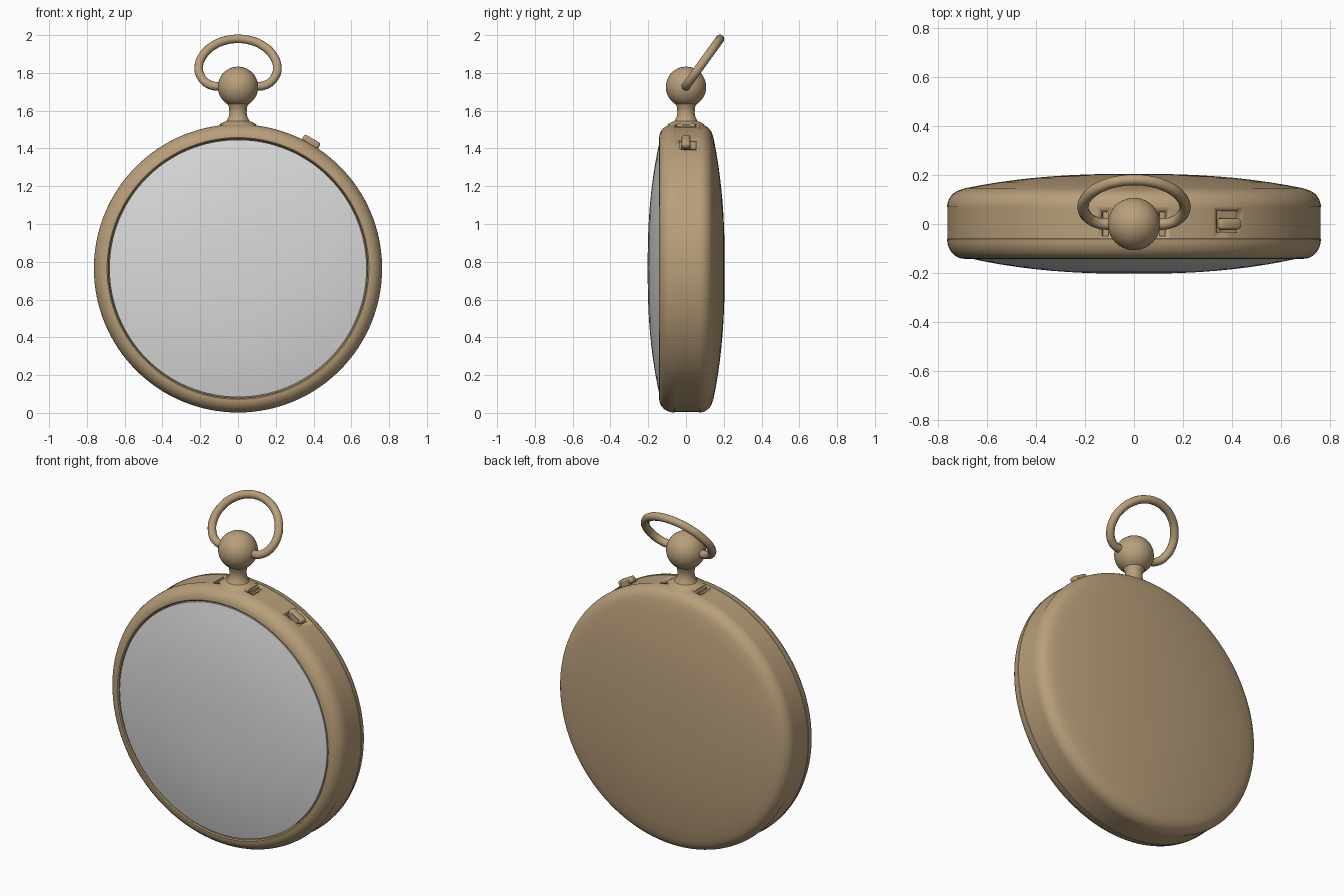
import bpy, bmesh, math
from mathutils import Matrix, Vector

if "Cube" in bpy.data.objects:
    bpy.data.objects.remove(bpy.data.objects["Cube"], do_unlink=True)

CENTRE = Vector((0, 0, 0.765))
R = 0.763


def material(name, rgb):
    m = bpy.data.materials.new(name)
    m.use_nodes = True
    m.diffuse_color = (*rgb, 1)
    bsdf = next(n for n in m.node_tree.nodes if n.type == 'BSDF_PRINCIPLED')
    bsdf.inputs["Base Color"].default_value = (*rgb, 1)
    return m


brass = material("warm brass", (0.48, 0.345, 0.195))
pale = material("pale glass", (0.70, 0.70, 0.70))


def finish(bm, name, mat, smooth=35):
    bmesh.ops.recalc_face_normals(bm, faces=bm.faces)
    me = bpy.data.meshes.new(name)
    bm.to_mesh(me)
    bm.free()
    ob = bpy.data.objects.new(name, me)
    bpy.context.collection.objects.link(ob)
    me.materials.append(mat)
    bpy.ops.object.select_all(action='DESELECT')
    ob.select_set(True)
    bpy.context.view_layer.objects.active = ob
    bpy.ops.object.shade_smooth_by_angle(angle=math.radians(smooth))
    return ob


def lathe(name, profile, mat, matrix, steps=128, closed=False):
    """Spin (radius, height) points around the z axis, then place."""
    bm = bmesh.new()
    vs = [bm.verts.new((r, 0, h)) for r, h in profile]
    pairs = list(zip(vs, vs[1:])) + ([(vs[-1], vs[0])] if closed else [])
    edges = [bm.edges.new(p) for p in pairs]
    bmesh.ops.spin(bm, geom=vs + edges, axis=(0, 0, 1), cent=(0, 0, 0),
                   angle=math.tau, steps=steps, use_duplicate=False)
    bmesh.ops.remove_doubles(bm, verts=bm.verts, dist=0.0002)
    bm.transform(matrix)
    return finish(bm, name, mat)


def block(name, size, radial, angle, y=0, bevel=0.0):
    """Box standing on the rim at an angle from the top towards +x."""
    bm = bmesh.new()
    bmesh.ops.create_cube(bm, size=1)
    bm.transform(Matrix.Diagonal((*size, 1)))
    if bevel:
        bmesh.ops.bevel(bm, geom=bm.edges[:], offset=bevel, segments=3,
                        profile=0.5, affect='EDGES')
    bm.transform(Matrix.Translation(CENTRE) @ Matrix.Rotation(angle, 4, 'Y')
                 @ Matrix.Translation((0, y, radial)))
    return finish(bm, name, brass)


def arc(cr, ch, a, b, start, end, n=8):
    """Elliptical arc of (radius, height) points."""
    ts = [math.radians(start + (end - start) * i / n) for i in range(n + 1)]
    return [(cr + a * math.cos(t), ch + b * math.sin(t)) for t in ts]


def dome(edge, low, high, n=10):
    """Shallow crown from the edge radius up to the axis."""
    return [(edge * (1 - i / n), low + (high - low) * (1 - (1 - i / n) ** 2.4))
            for i in range(n + 1)]


# Case: profile height runs forward (-y) or backward (+y)
forward = Matrix.Translation(CENTRE) @ Matrix.Rotation(math.pi / 2, 4, 'X')
backward = Matrix.Translation(CENTRE) @ Matrix.Rotation(-math.pi / 2, 4, 'X')

band = lathe("middle_band", [(0.66, -0.07), (R - 0.002, -0.07),
                             (R - 0.002, 0.06), (0.66, 0.06)],
             brass, forward, closed=True)
lathe("front_bezel", [(0.68, 0.058), (R - 0.004, 0.058)]
      + arc(0.693, 0.062, 0.07, 0.08, 0, 90) + [(0.687, 0.138), (0.685, 0.11)],
      brass, forward, closed=True)
lathe("back_cover", [(0.0, 0.067), (R - 0.004, 0.067)]
      + arc(0.683, 0.070, 0.08, 0.074, 0, 65) + dome(0.69, 0.146, 0.205),
      brass, backward)
lathe("crystal", [(0.681, 0.115)] + dome(0.681, 0.138, 0.203), pale, forward)

# Notches beside the pendant and around the catch
catch_angle = math.radians(30)
cutters = [block("notch", (0.025, 0.10, 0.04), R, s * 0.155) for s in (-1, 1)]
cutters.append(block("catch_recess", (0.10, 0.085, 0.035), R, catch_angle, 0.01))
for c in cutters:
    mod = band.modifiers.new("cut", 'BOOLEAN')
    mod.object = c
    mod.solver = 'EXACT'
    bpy.context.view_layer.objects.active = band
    bpy.ops.object.modifier_apply(modifier=mod.name)
    bpy.data.objects.remove(c, do_unlink=True)

# Catch: a stem with a rounded thumb piece
block("catch_stem", (0.06, 0.05, 0.05), R - 0.005, catch_angle)
block("catch_thumb_piece", (0.10, 0.045, 0.035), R + 0.012, catch_angle, 0, 0.012)

# Pendant: saddle, neck and ball
block("pendant_saddle", (0.19, 0.10, 0.03), R - 0.011, 0, 0, 0.005)
lathe("pendant_neck", [(0, 1.51), (0.098, 1.525), (0.085, 1.535), (0.062, 1.545),
                       (0.05, 1.565), (0.046, 1.59), (0.048, 1.62),
                       (0.06, 1.64), (0.06, 1.66), (0, 1.66)],
      brass, Matrix.Identity(4), 32)
bm = bmesh.new()
bmesh.ops.create_uvsphere(bm, u_segments=40, v_segments=24, radius=0.107,
                          matrix=Matrix.Translation((0, 0, 1.726)))
finish(bm, "pendant_ball", brass)

# Bow: a mirrored path leaning backward, swept with a round section
half = [(0.07, 1.735), (0.11, 1.729), (0.155, 1.74), (0.192, 1.773), (0.208, 1.83),
        (0.183, 1.896), (0.128, 1.946), (0.065, 1.972)]
path = half + [(0, 1.98)] + [(-x, z) for x, z in reversed(half)]
cu = bpy.data.curves.new("bow", 'CURVE')
cu.dimensions = '3D'
cu.bevel_depth = 0.023
cu.bevel_resolution = 4
cu.resolution_u = 6
cu.use_fill_caps = True
sp = cu.splines.new('BEZIER')
sp.bezier_points.add(len(path) - 1)
for p, (x, z) in zip(sp.bezier_points, path):
    p.co = (x, (z - 1.73) * 0.72, z)
    p.handle_left_type = p.handle_right_type = 'AUTO'
bow = bpy.data.objects.new("bow", cu)
bpy.context.collection.objects.link(bow)
cu.materials.append(brass)
bpy.ops.object.select_all(action='DESELECT')
bow.select_set(True)
bpy.context.view_layer.objects.active = bow
bpy.ops.object.convert(target='MESH')
bpy.ops.object.shade_smooth_by_angle(angle=math.radians(40))
